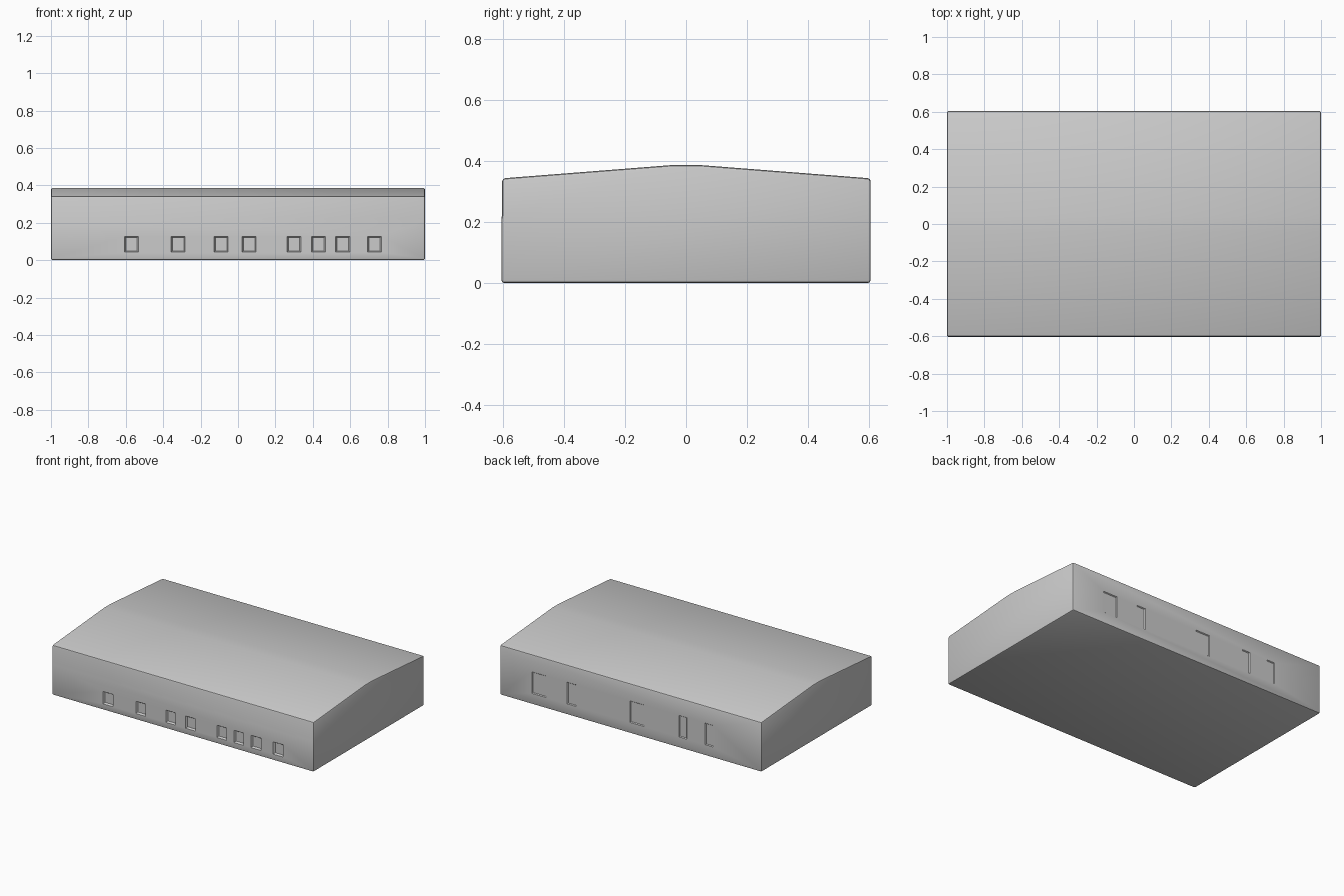
import bpy, bmesh

if "Cube" in bpy.data.objects:
    bpy.data.objects.remove(bpy.data.objects["Cube"])

HALF = 1.0


def mesh_object(name, bm):
    bmesh.ops.recalc_face_normals(bm, faces=bm.faces)
    mesh = bpy.data.meshes.new(name)
    bm.to_mesh(mesh)
    bm.free()
    obj = bpy.data.objects.new(name, mesh)
    bpy.context.collection.objects.link(obj)
    return obj


def apply_modifier(obj, mod):
    bpy.context.view_layer.objects.active = obj
    bpy.ops.object.modifier_apply(modifier=mod.name)


# Long hall with a shallow pitched roof: end profile (y, z) swept along x
profile = [(-0.605, 0), (-0.605, 0.21), (-0.602, 0.225), (-0.602, 0.343),
           (-0.04, 0.387), (0.04, 0.387), (0.605, 0.343), (0.605, 0)]
bm = bmesh.new()
face = bm.faces.new([bm.verts.new((-HALF, y, z)) for y, z in profile])
swept = bmesh.ops.extrude_face_region(bm, geom=[face])
bmesh.ops.translate(bm, vec=(2 * HALF, 0, 0),
                    verts=[g for g in swept["geom"] if isinstance(g, bmesh.types.BMVert)])
hall = mesh_object("hall_building", bm)

# Softly rounded wall and eave edges
bevel = hall.modifiers.new("soft_edges", 'BEVEL')
bevel.width, bevel.segments = 0.01, 2
bevel.limit_method, bevel.angle_limit = 'ANGLE', 0.7
apply_modifier(hall, bevel)


# Tapered cutters for the shallow bays; side is -1 for front, 1 for back
cutters = bmesh.new()


def bay(x, width, low, high, depth, side):
    def ring(y, grow):
        w = width / 2 + grow
        return [cutters.verts.new((x + sx * w, side * y, z)) for sx, z in
                ((-1, low - grow), (1, low - grow), (1, high + grow), (-1, high + grow))]
    inner, outer = ring(0.605 - depth, 0), ring(0.625, 0.02)
    cutters.faces.new(inner)
    cutters.faces.new(outer[::-1])
    for i in range(4):
        j = (i + 1) % 4
        cutters.faces.new((inner[i], outer[i], outer[j], inner[j]))


# Front loading bays
for x in (-0.57, -0.32, -0.09, 0.06, 0.30, 0.43, 0.56, 0.73):
    bay(x, 0.06, 0.05, 0.12, 0.012, -1)
# Back wall panels
for x, width in ((0.70, 0.10), (0.45, 0.06), (-0.05, 0.10), (-0.40, 0.05), (-0.60, 0.05)):
    bay(x, width, 0.08, 0.22, 0.006, 1)
cutter = mesh_object("bay_cutters", cutters)

cut = hall.modifiers.new("bays", 'BOOLEAN')
cut.operation, cut.solver, cut.object = 'DIFFERENCE', 'EXACT', cutter
apply_modifier(hall, cut)
bpy.data.objects.remove(cutter)

# Smooth rounded edges while keeping the walls crisp
bpy.ops.object.select_all(action='DESELECT')
hall.select_set(True)
bpy.context.view_layer.objects.active = hall
bpy.ops.object.shade_smooth_by_angle(angle=0.6)
